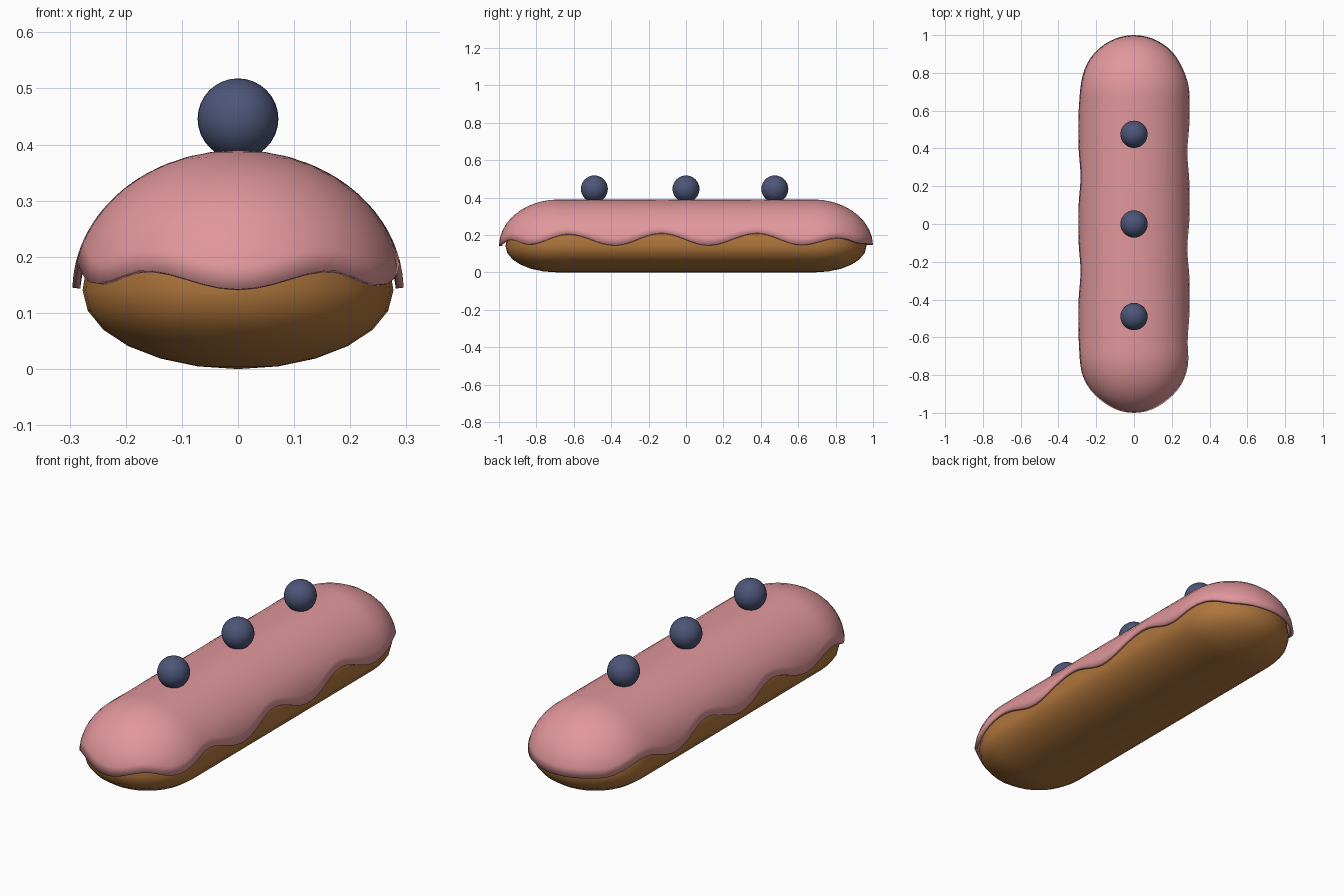
import bpy, bmesh, math

if "Cube" in bpy.data.objects:
    bpy.data.objects.remove(bpy.data.objects["Cube"])

CAP = 0.48      # nominal run of a quarter end in edge-wave units
HALF = 0.68     # half length of the straight middle
TOTAL = 2 * CAP + 2 * HALF

# Icing edge height keys (distance from front centre, z) on each side
RIGHT = [(0, .142), (.187, .176), (.32, .15), (.53, .207), (.78, .145), (1.03, .212),
         (1.28, .145), (1.54, .212), (1.78, .147), (1.98, .186), (2.14, .155), (TOTAL, .148)]
LEFT = [(0, .142), (.187, .176), (.32, .152), (.45, .19), (.66, .145), (.91, .21),
        (1.16, .145), (1.41, .21), (1.66, .145), (1.88, .2), (2.1, .15), (TOTAL, .148)]


def material(name, color):
    m = bpy.data.materials.new(name)
    m.diffuse_color = (*color, 1)
    m.use_nodes = True
    m.node_tree.nodes["Principled BSDF"].inputs["Base Color"].default_value = m.diffuse_color
    return m


def edge_height(s, keys):
    for (s0, z0), (s1, z1) in zip(keys, keys[1:]):
        if s <= s1 + 1e-6:
            t = (s - s0) / (s1 - s0)
            return z0 + (z1 - z0) * (1 - math.cos(math.pi * t)) / 2
    return keys[-1][1]


def half_outline(arc, straight):
    """Stations from front centre to back centre: (dx, dy, end sign position, s)."""
    pts = []
    for i in range(arc):
        t = i / arc
        a = math.pi / 2 * t
        pts.append((math.sin(a), -math.cos(a), -1, CAP * t))
    for i in range(straight + 1):
        t = i / straight
        pts.append((1, 0, 2 * t - 1, CAP + 2 * HALF * t))
    for i in range(1, arc + 1):
        t = i / arc
        a = math.pi / 2 * t
        pts.append((math.cos(a), math.sin(a), 1, CAP + 2 * HALF + CAP * t))
    return pts


def loaf(name, mat, half, end, width, zc, rows, height, arc, straight, start):
    """Long rounded loaf; start(s, keys) gives the lowest elevation angle."""
    outline = half_outline(arc, straight)
    ring = [(1, p, RIGHT) for p in outline]
    ring += [(-1, p, LEFT) for p in reversed(outline[1:-1])]
    bm = bmesh.new()
    grid = []
    for r in range(rows + 1):
        row = []
        for side, (dx, dy, base, s), keys in ring:
            v0 = start(s, keys)
            v = v0 + (math.pi / 2 - v0) * r / rows
            c, h = math.cos(v), height if v > 0 else zc
            row.append(bm.verts.new((side * width * dx * c, base * half + end * dy * c,
                                     zc + h * math.sin(v))))
        grid.append(row)
    n = len(ring)
    for r in range(rows):
        for i in range(n):
            j = (i + 1) % n
            bm.faces.new((grid[r][i], grid[r][j], grid[r + 1][j], grid[r + 1][i]))
    bmesh.ops.remove_doubles(bm, verts=bm.verts, dist=1e-4)
    for f in bm.faces:
        f.smooth = True
    me = bpy.data.meshes.new(name)
    bm.to_mesh(me)
    bm.free()
    me.materials.append(mat)
    ob = bpy.data.objects.new(name, me)
    bpy.context.collection.objects.link(ob)
    return ob


pink = material("pink icing", (.75, .31, .33))
brown = material("baked brown", (.43, .18, .045))
blue = material("berry blue", (.075, .093, .19))

# Pastry body
loaf("pastry_body", brown, 0.69, 0.275, 0.277, 0.14, 12, 0.232, 8, 12,
     lambda s, k: -math.pi / 2)

# Icing shell with a wavy drip edge
icing = loaf("icing", pink, HALF, 0.32, 0.295, 0.14, 9, 0.25, 14, 48,
             lambda s, k: math.asin((edge_height(s, k) - 0.14) / 0.25))
shell = icing.modifiers.new("thickness", 'SOLIDIFY')
shell.thickness = 0.014
shell.offset = -1

# Berries along the top
for i, y in enumerate((-0.49, 0, 0.475)):
    bpy.ops.mesh.primitive_uv_sphere_add(segments=32, ring_count=16, radius=0.072,
                                         location=(0, y, 0.446))
    berry = bpy.context.object
    berry.name = f"berry_{i + 1}"
    berry.data.materials.append(blue)
    bpy.ops.object.shade_smooth()
